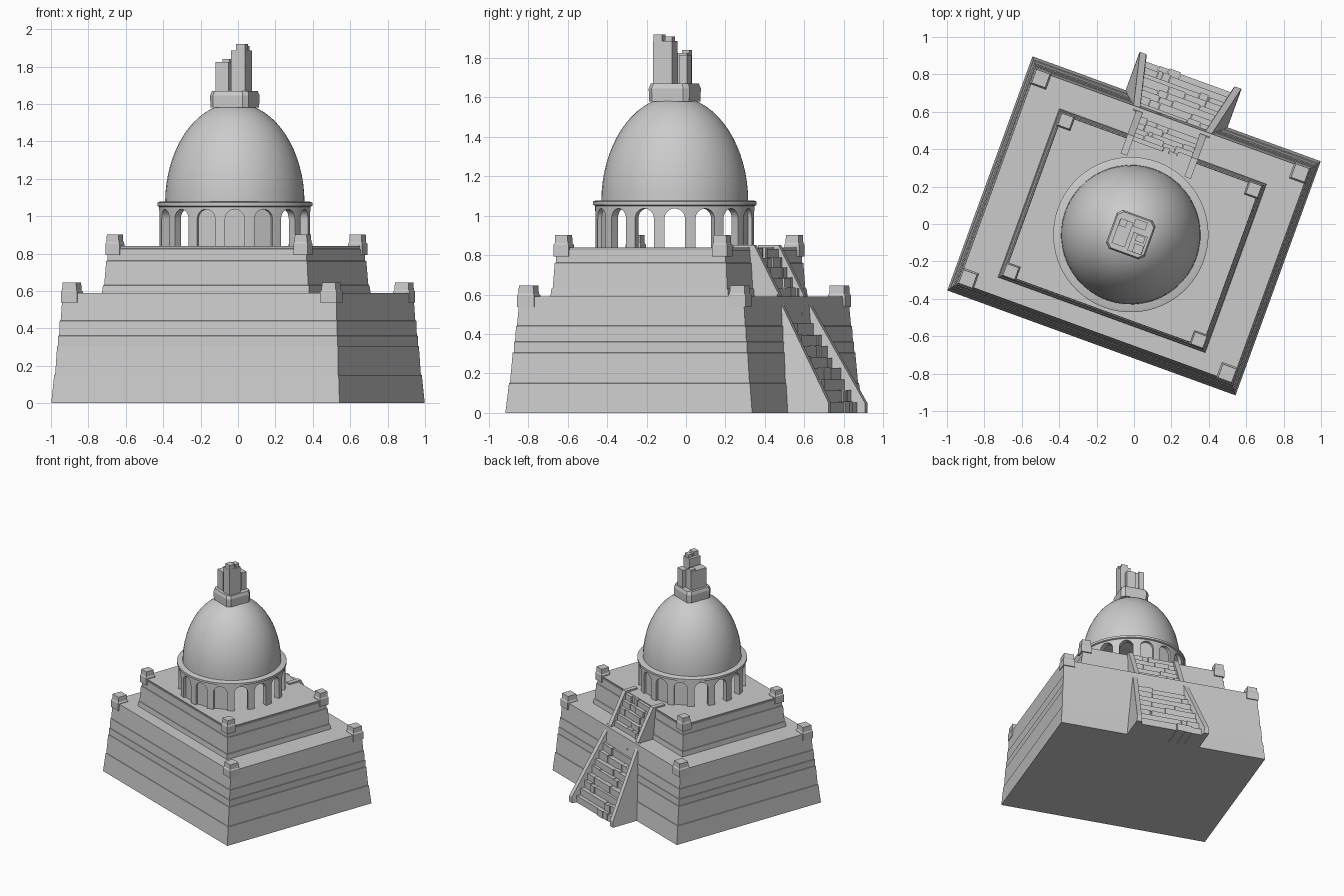
import bpy, bmesh, random
from math import sin, cos, pi, radians, sqrt

random.seed(4)
if "Cube" in bpy.data.objects:
    bpy.data.objects.remove(bpy.data.objects["Cube"])

TURN = radians(-20)
DOME_Y = -0.05
TIER_Y = -0.027

stone = bpy.data.materials.new("pale_grey_stone")
stone.use_nodes = True
GREY = (0.6, 0.6, 0.6, 1)
stone.diffuse_color = GREY
stone.node_tree.nodes["Principled BSDF"].inputs["Base Color"].default_value = GREY


def finish(name, bm):
    """Turn a bmesh into a named stone object set in the monument's frame."""
    bmesh.ops.recalc_face_normals(bm, faces=bm.faces[:])
    mesh = bpy.data.meshes.new(name)
    bm.to_mesh(mesh)
    bm.free()
    mesh.materials.append(stone)
    obj = bpy.data.objects.new(name, mesh)
    bpy.context.collection.objects.link(obj)
    obj.location = (0, -0.01, 0)
    obj.rotation_euler = (0, 0, TURN)
    return obj


def loft(bm, rings, closed=False):
    """Skin equal-sized rings, capping the ends or joining them in a loop."""
    loops = [[bm.verts.new(p) for p in ring] for ring in rings]
    n = len(loops[0])
    pairs = list(zip(loops, loops[1:]))
    if closed:
        pairs.append((loops[-1], loops[0]))
    else:
        bm.faces.new(loops[0])
        bm.faces.new(loops[-1])
    for a, b in pairs:
        for i in range(n):
            j = (i + 1) % n
            bm.faces.new((a[i], a[j], b[j], b[i]))


def rect(x, y, a, b, z):
    return [(x + sx * a, y + sy * b, z) for sx, sy in ((-1, -1), (1, -1), (1, 1), (-1, 1))]


def octagon(x, y, a, cut, z):
    c = a - cut
    pts = ((-c, -a), (c, -a), (a, -c), (a, c), (c, a), (-c, a), (-a, c), (-a, -c))
    return [(x + u, y + v, z) for u, v in pts]


def circle(r, z, n):
    return [(r * cos(2 * pi * i / n), DOME_Y + r * sin(2 * pi * i / n), z) for i in range(n)]


def block(bm, x, y, a, b, z0, z1):
    loft(bm, [rect(x, y, a, b, z0), rect(x, y, a, b, z1)])


def tier(name, y, low, high, z0, z1, courses, ledge):
    """Battered platform with a narrow ledge at the top of each course."""
    bm = bmesh.new()
    rings = [rect(0, y, *low, z0)]
    for z in courses + [z1]:
        t = (z - z0) / (z1 - z0)
        a, b = (l + (h - l) * t for l, h in zip(low, high))
        rings.append(rect(0, y, a, b, z))
        if z < z1:
            rings.append(rect(0, y, a - ledge, b - ledge, z + 0.002))
    loft(bm, rings)
    finish(name, bm)


# Stepped platforms
tier("lower_platform", 0, (0.82, 0.666), (0.778, 0.604), 0, 0.59,
     [0.15, 0.305, 0.36, 0.44], 0.004)
tier("upper_platform", TIER_Y, (0.59, 0.48), (0.563, 0.455), 0.585, 0.84,
     [0.63, 0.76, 0.825], 0.005)


# Corner posts
def posts(name, y, px, py, half, z):
    bm = bmesh.new()
    for sx in (-1, 1):
        for sy in (-1, 1):
            x, v = sx * px, y + sy * py
            loft(bm, [rect(x, v, half, half, z),
                      rect(x, v, half, half, z + 0.06),
                      rect(x, v, half * 0.88, half * 0.88, z + 0.068),
                      rect(x, v, half * 0.84, half * 0.84, z + 0.108)])
    finish(name, bm)


posts("lower_corner_posts", 0, 0.738, 0.57, 0.046, 0.537)
posts("upper_corner_posts", TIER_Y, 0.535, 0.428, 0.04, 0.793)

# Arcaded drum: a hollow wall cut by round-headed openings
BAYS = 16
bm = bmesh.new()
profile = [(0.405, 0.835), (0.405, 1.06), (0.36, 1.06), (0.36, 0.835)]
loft(bm, [list(r) for r in zip(*[circle(r, z, 64) for r, z in profile])], closed=True)
drum = finish("arcade_drum", bm)

cut = bmesh.new()
panels = bmesh.new()
for k in range(BAYS):
    world = 2 * pi * k / BAYS
    ang = world - TURN
    out, side = (cos(ang), sin(ang)), (-sin(ang), cos(ang))

    def place(r, s, z):
        return (r * out[0] + s * side[0], DOME_Y + r * out[1] + s * side[1], z)

    arch = [(-0.052, 0.8), (0.052, 0.8)]
    arch += [(0.052 * cos(pi * i / 10), 0.985 + 0.052 * sin(pi * i / 10)) for i in range(11)]
    loft(cut, [[place(r, s, z) for s, z in arch] for r in (0.31, 0.46)])
    # Bays towards the front and back are blind niches
    if abs(cos(world)) < 0.6:
        slab = [(-0.06, 0.835), (0.06, 0.835), (0.06, 1.055), (-0.06, 1.055)]
        loft(panels, [[place(r, s, z) for s, z in slab] for r in (0.368, 0.38)])
finish("niche_panels", panels)
cutter = finish("arch_cutter", cut)
cutter.hide_render = True
mod = drum.modifiers.new("arches", 'BOOLEAN')
mod.operation = 'DIFFERENCE'
mod.solver = 'EXACT'
mod.object = cutter
bpy.context.view_layer.update()
graph = bpy.context.evaluated_depsgraph_get()
carved = bpy.data.meshes.new_from_object(drum.evaluated_get(graph))
drum.modifiers.clear()
drum.data = carved
bpy.data.objects.remove(cutter)

# Cornice above the arcade
bm = bmesh.new()
loft(bm, [circle(r, z, 64) for r, z in ((0.405, 1.05), (0.415, 1.055), (0.415, 1.072), (0.4, 1.078))])
cornice = finish("drum_cornice", bm)

# Dome
bm = bmesh.new()
steps = 16
loft(bm, [circle(0.373 * cos(t), 1.07 + 0.535 * sin(t), 48)
          for t in [i / steps * radians(86) for i in range(steps + 1)]])
dome = finish("dome", bm)

for obj in (drum, cornice, dome):
    bpy.ops.object.select_all(action='DESELECT')
    obj.select_set(True)
    bpy.context.view_layer.objects.active = obj
    bpy.ops.object.shade_smooth_by_angle(angle=radians(30))

# Finial pedestal with chamfered corners
bm = bmesh.new()
loft(bm, [octagon(0, DOME_Y, a, 0.025, z)
          for a, z in ((0.108, 1.58), (0.11, 1.645), (0.102, 1.67))])
finish("finial_pedestal", bm)

# Broken finial made of clustered blocks
bm = bmesh.new()
for x, y, a, b, top in ((0.05, -0.033, 0.04, 0.052, 1.885),
                        (-0.045, -0.006, 0.037, 0.07, 1.825),
                        (0.03, 0.068, 0.034, 0.022, 1.815),
                        (0.062, -0.06, 0.026, 0.024, 1.92),
                        (0.055, -0.005, 0.024, 0.018, 1.91),
                        (-0.06, 0.045, 0.02, 0.02, 1.84)):
    block(bm, x, DOME_Y + y, a, b, 1.66, top)
finish("finial_blocks", bm)

# Stair side walls on the back
lower, upper = bmesh.new(), bmesh.new()
for s in (-1, 1):
    head = [(0.17, 0), (0.29, 0), (0.217, 0.6), (0.18, 0.6)]
    foot = [(0.25, 0), (0.29, 0), (0.288, 0.05), (0.252, 0.05)]
    loft(lower, [[(s * u, v, z) for u, z in ring] for v, ring in ((0.58, head), (0.885, foot))])
    slope = [(0.34, 0.8), (0.34, 0.852), (0.45, 0.852), (0.585, 0.6), (0.585, 0.58), (0.4, 0.58)]
    loft(upper, [[(s * u, v, z) for v, z in slope] for u in (0.163, 0.2)])
finish("lower_stair_walls", lower)
finish("upper_stair_walls", upper)


# Stair treads laid as uneven bricks
def flight(name, count, z0, rise, back, nose, half):
    bm = bmesh.new()
    for i in range(count):
        top = z0 + rise * (i + 1)
        w = half(i / (count - 1))
        joints = sorted(random.uniform(-0.8, 0.8) * w for _ in range(3))
        edges = [-w] + joints + [w]
        for l, r in zip(edges, edges[1:]):
            front = nose(top) + random.uniform(-0.008, 0.006)
            z = top + random.uniform(-0.006, 0.003)
            block(bm, (l + r) / 2, (back + front) / 2, max(r - l - 0.003, 0.004) / 2,
                  (front - back) / 2, top - rise * 1.2 if i else z0, z)
    finish(name, bm)


flight("lower_stair_treads", 10, 0, 0.057, 0.54,
       lambda z: 0.853 - (z - 0.057) / 1.85, lambda t: 0.26 - 0.075 * t)
flight("upper_stair_treads", 5, 0.585, 0.05, 0.4,
       lambda z: 0.57 - (z - 0.61) * 0.54, lambda t: 0.17)
